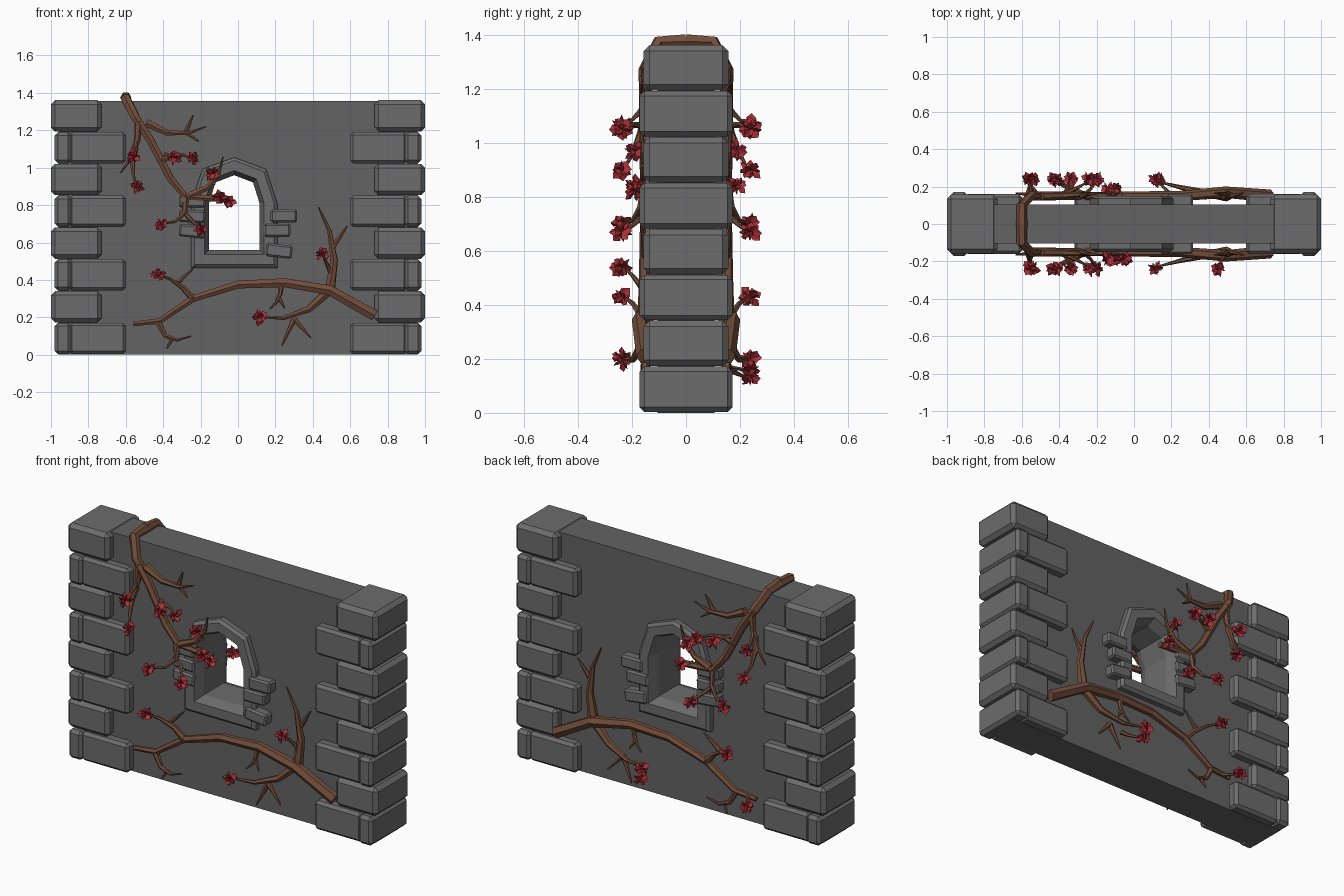
import bpy, bmesh, math, random
from mathutils import Vector, Matrix

if "Cube" in bpy.data.objects:
    bpy.data.objects.remove(bpy.data.objects["Cube"])

random.seed(4)


def material(name, rgb):
    m = bpy.data.materials.new(name)
    m.diffuse_color = (*rgb, 1)
    m.use_nodes = True
    m.node_tree.nodes["Principled BSDF"].inputs["Base Color"].default_value = m.diffuse_color
    return m


WALL = material("wall grey", (0.125, 0.125, 0.125))
STONE = material("stone grey", (0.15, 0.15, 0.15))
BARK = material("bark brown", (0.17, 0.075, 0.043))
PETAL = material("petal red", (0.42, 0.03, 0.04))


def add_mesh(name, mesh, mat):
    mesh.materials.clear()
    mesh.materials.append(mat)
    ob = bpy.data.objects.new(name, mesh)
    bpy.context.collection.objects.link(ob)
    return ob


def add_bmesh(name, bm, mat):
    bmesh.ops.recalc_face_normals(bm, faces=bm.faces[:])
    mesh = bpy.data.meshes.new(name)
    bm.to_mesh(mesh)
    bm.free()
    return add_mesh(name, mesh, mat)


def curve_to_mesh(name, cu, mat, matrix=Matrix()):
    tmp = bpy.data.objects.new("tmp", cu)
    bpy.context.collection.objects.link(tmp)
    deps = bpy.context.evaluated_depsgraph_get()
    mesh = bpy.data.meshes.new_from_object(tmp.evaluated_get(deps))
    mesh.name = name
    bpy.data.objects.remove(tmp)
    mesh.transform(matrix)
    mesh.shade_flat()
    return add_mesh(name, mesh, mat)


def block(name, centre, size, bevel, tilt=0):
    bm = bmesh.new()
    bmesh.ops.create_cube(bm, size=1)
    bmesh.ops.scale(bm, vec=size, verts=bm.verts)
    bmesh.ops.bevel(bm, geom=bm.edges[:], offset=bevel, segments=1, affect='EDGES')
    bmesh.ops.rotate(bm, matrix=Matrix.Rotation(tilt, 3, 'Y'), verts=bm.verts)
    bmesh.ops.translate(bm, vec=centre, verts=bm.verts)
    return add_bmesh(name, bm, STONE)


def arch(d):
    """Window outline in (x, z), grown outwards by d."""
    cx, spring, r = -0.02, 0.81, 0.135 + d
    pts = [(cx - r, 0.56 - d), (cx + r, 0.56 - d)]
    for i in range(5):
        a = i * math.pi / 4
        k = 1.05 if i % 2 else 1  # full shoulders
        pts.append((cx + r * math.cos(a) * k, spring + (r + 0.015) * math.sin(a) * k))
    return pts


# wall slab with an arched opening
cu = bpy.data.curves.new("wall", 'CURVE')
cu.dimensions = '2D'
cu.fill_mode = 'BOTH'
cu.extrude = 0.105
for loop in ([(-0.96, 0), (0.96, 0), (0.96, 1.357), (-0.96, 1.357)], arch(0.05)):
    sp = cu.splines.new('POLY')
    sp.points.add(len(loop) - 1)
    for p, (x, z) in zip(sp.points, loop):
        p.co = (x, z, 0, 1)
    sp.use_cyclic_u = True
curve_to_mesh("wall", cu, WALL, Matrix.Rotation(math.pi / 2, 4, 'X'))

# window surround: a chamfered section swept round the arch
section = [(0, -0.09), (0.025, -0.15), (0.078, -0.15), (0.095, -0.135)]
section += [(d, -y) for d, y in reversed(section)]
bm = bmesh.new()
rings = [[bm.verts.new((x, y, z)) for x, z in arch(d)] for d, y in section]
for a, b in zip(rings, rings[1:] + rings[:1]):
    for i in range(len(a)):
        bm.faces.new((a[i - 1], a[i], b[i], b[i - 1]))
add_bmesh("window_surround", bm, STONE)

# small bricks beside the window, on both faces of the wall
for side in (-1, 1):
    for x, z, tilt in ((0.245, 0.742, 0), (0.21, 0.665, 0), (0.22, 0.555, 0.12)):
        block("right_brick", (x, side * 0.115, z), (0.14, 0.09, 0.07), 0.01, tilt)
    for i in range(3):
        block("left_brick", (-0.245, side * 0.115, 0.82 - i * 0.08), (0.14, 0.09, 0.066), 0.01, i * 0.05)

# corner stones: eight courses, alternately short and long
for i in range(8):
    for s in (-1, 1):
        z = i * 0.17 + 0.087
        if i % 2:
            block("corner_stone_short", (s * 0.865, 0, z), (0.27, 0.314, 0.168), 0.022)
        else:
            block("corner_stone_long", (s * 0.752, 0, z), (0.305, 0.32, 0.168), 0.016)
            block("corner_stone_end", (s * 0.935, 0, z), (0.09, 0.344, 0.168), 0.018)

# main stems, as (x, z) along the wall face
upper = [(-0.60, 1.37), (-0.55, 1.27), (-0.47, 1.15), (-0.36, 0.94), (-0.28, 0.845), (-0.06, 0.83)]
lower = [(-0.56, 0.165), (-0.42, 0.18), (-0.24, 0.30), (0, 0.375), (0.25, 0.385), (0.49, 0.345), (0.73, 0.21)]

# twigs: start, end, sideways bend
bare = [((-0.49, 1.24), (-0.17, 1.22), -0.05), ((-0.28, 1.19), (-0.24, 1.28), 0),
        ((-0.28, 1.19), (-0.21, 1.14), 0), ((-0.53, 1.25), (-0.63, 0.97), 0.03),
        ((-0.26, 0.85), (-0.08, 1.06), -0.05), ((-0.43, 0.18), (-0.25, 0.10), -0.06),
        ((-0.35, 0.09), (-0.38, 0.035), 0), ((-0.33, 0.38), (-0.23, 0.47), 0),
        ((0.23, 0.38), (0.17, 0.245), 0.02), ((0.22, 0.30), (0.25, 0.25), 0),
        ((0.30, 0.19), (0.235, 0.05), 0), ((0.30, 0.19), (0.39, 0.09), 0),
        ((0.49, 0.34), (0.43, 0.79), -0.05), ((0.51, 0.58), (0.585, 0.69), 0)]
flowering = [((-0.55, 1.11), (-0.54, 0.90), -0.02), ((-0.54, 1.15), (-0.56, 1.06), 0),
             ((-0.42, 1.03), (-0.24, 1.05), 0.03), ((-0.39, 1.07), (-0.34, 1.055), 0),
             ((-0.13, 0.91), (-0.14, 0.97), 0), ((-0.15, 0.85), (-0.10, 0.84), 0),
             ((-0.28, 0.85), (-0.41, 0.70), 0.06), ((-0.28, 0.75), (-0.20, 0.67), 0),
             ((-0.24, 0.30), (-0.43, 0.43), -0.02), ((0.49, 0.345), (0.115, 0.20), 0.06)]
flowering_front = [((0.50, 0.43), (0.45, 0.54), 0), ((-0.13, 0.84), (-0.05, 0.82), 0)]
flowering_back = [((0.22, 0.17), (0.13, 0.13), 0), ((-0.50, 0.17), (-0.56, 0.16), 0)]


def tip_depth(x, z):
    """Twigs hug the wall by the window and lean out elsewhere."""
    return 0.18 if x > -0.2 and z > 0.8 else 0.23


def add_stem(cu, pts, r0, r1):
    sp = cu.splines.new('POLY')
    sp.points.add(len(pts) - 1)
    for i, p in enumerate(pts):
        sp.points[i].co = (*p, 1)
        sp.points[i].radius = r0 + (r1 - r0) * i / (len(pts) - 1)


def add_twig(cu, side, twig, out):
    (x0, z0), (x1, z1), bend = twig
    length = math.hypot(x1 - x0, z1 - z0)
    nx, nz = (z1 - z0) / length, (x0 - x1) / length
    pts = []
    for t in (0, 0.35, 0.7, 1):
        b = -bend * 4 * t * (1 - t)
        depth = 0.15 + (out - 0.15) * t ** 1.5
        pts.append((x0 + (x1 - x0) * t + nx * b, side * depth, z0 + (z1 - z0) * t + nz * b))
    add_stem(cu, pts, min(0.03, 0.01 + 0.045 * length), 0.004)


def petal(bm, centre, direction, length):
    """A folded diamond pointing outwards."""
    q = direction.to_track_quat('X', 'Z').to_matrix().to_4x4()
    m = Matrix.Translation(centre) @ q @ Matrix.Rotation(random.uniform(0, 3), 4, 'X')
    pts = [(0, 0, 0), (0.6, 0.42, 0.12), (1, 0, 0.1), (0.6, -0.42, 0.12), (0.6, 0, 0.06), (0.55, 0, -0.16)]
    v = [bm.verts.new(m @ (Vector(p) * length)) for p in pts]
    for i in range(4):
        j = (i + 1) % 4
        bm.faces.new((v[i], v[j], v[4]))
        bm.faces.new((v[j], v[i], v[5]))


for name, side, extra in (("front", -1, flowering_front), ("back", 1, flowering_back)):
    # branches
    cu = bpy.data.curves.new(name, 'CURVE')
    cu.dimensions = '3D'
    cu.bevel_depth = 1
    cu.bevel_resolution = 1
    cu.use_fill_caps = True
    over_top = [(-0.60, 0, 1.375)]
    add_stem(cu, over_top + [(x, side * (0.10 if z > 1.3 else 0.15), z) for x, z in upper], 0.030, 0.018)
    add_stem(cu, [(x, side * (0.17 if 0.4 < x < 0.6 else 0.15), z) for x, z in lower], 0.014, 0.034)
    for twig in bare:
        add_twig(cu, side, twig, 0.165)
    # blossoms: a burst of petals at each flowering tip
    bm = bmesh.new()
    for twig in flowering + extra:
        x, z = twig[1]
        out = tip_depth(x, z)
        add_twig(cu, side, twig, out)
        c = Vector((x, side * (out + 0.008), z))
        for k in range(14):
            h = 1 - 2 * (k + 0.5) / 14
            a = k * 2.4 + random.uniform(-0.3, 0.3)
            w = math.sqrt(1 - h * h)
            d = Vector((w * math.cos(a), h * side, w * math.sin(a) * 0.85))
            petal(bm, c, d, random.uniform(0.034, 0.05))
    curve_to_mesh(name + "_branches", cu, BARK)
    add_bmesh(name + "_blossoms", bm, PETAL)
